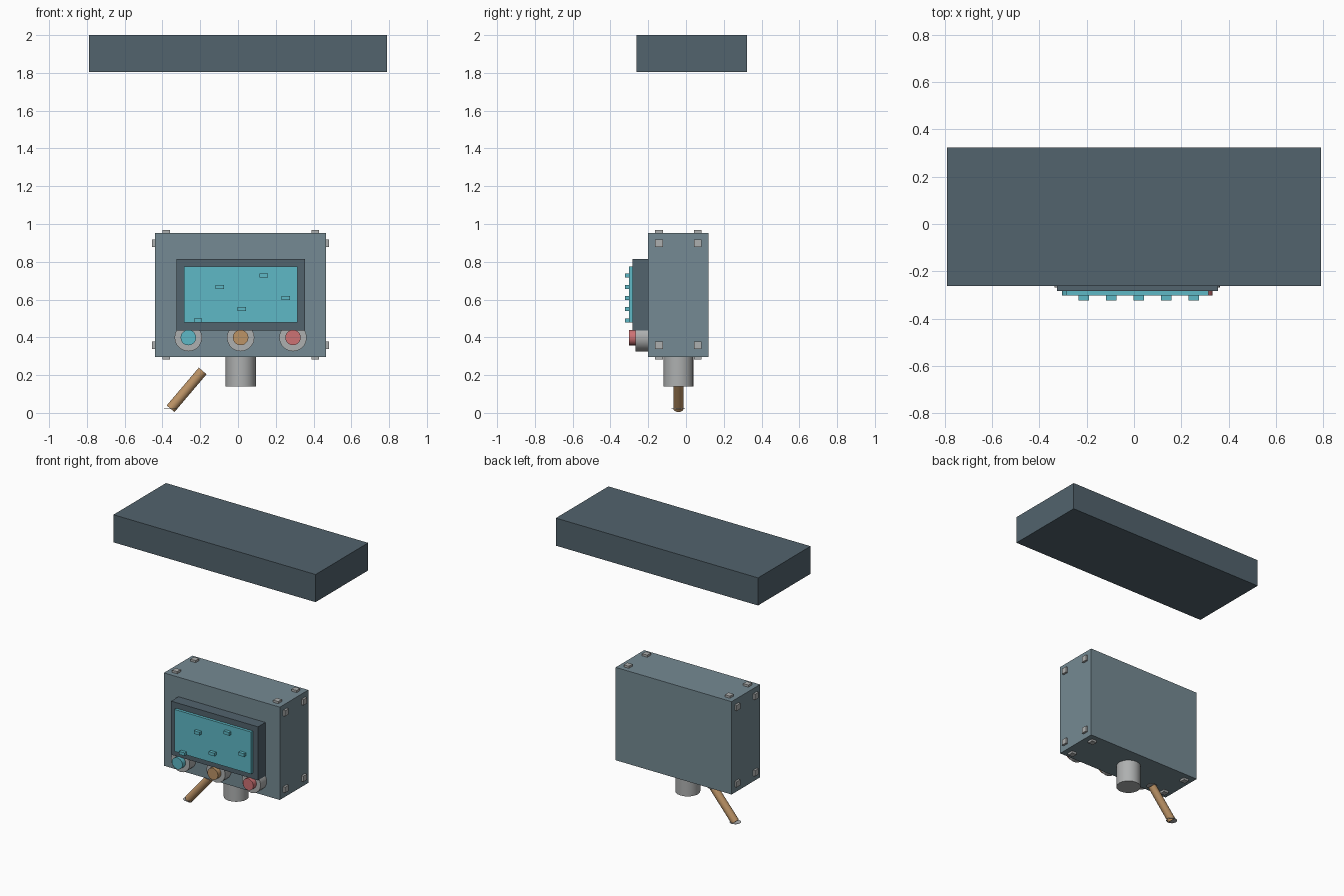
import bpy
from mathutils import Vector

cube = bpy.data.objects.get("Cube")
if cube:
    bpy.data.objects.remove(cube, do_unlink=True)


def material(name, *rgb):
    """Flat colour from 0-255 display values, stored linear."""
    colour = [(c / 255 / 12.92) if c < 11 else ((c / 255 + 0.055) / 1.055) ** 2.4 for c in rgb]
    mat = bpy.data.materials.new(name)
    mat.use_nodes = True
    mat.diffuse_color = (*colour, 1)
    mat.node_tree.nodes["Principled BSDF"].inputs["Base Color"].default_value = (*colour, 1)
    return mat


slate = material("dark slate", 82, 99, 109)
steel = material("blue grey", 117, 138, 147)
metal = material("light metal", 174, 176, 176)
cyan = material("cyan", 95, 185, 198)
amber = material("amber", 188, 147, 102)
red = material("red", 206, 114, 116)


def box(name, low, high, mat):
    low, high = Vector(low), Vector(high)
    bpy.ops.mesh.primitive_cube_add(size=1, location=(low + high) / 2)
    obj = bpy.context.object
    obj.name = name
    obj.scale = high - low
    bpy.ops.object.transform_apply(location=False, rotation=False, scale=True)
    obj.data.materials.append(mat)
    return obj


def rod(name, start, end, radius, mat, sides=20):
    start, end = Vector(start), Vector(end)
    axis = end - start
    bpy.ops.mesh.primitive_cylinder_add(vertices=sides, radius=radius, depth=axis.length,
                                        location=(start + end) / 2)
    obj = bpy.context.object
    obj.name = name
    obj.rotation_mode = 'QUATERNION'
    obj.rotation_quaternion = axis.to_track_quat('Z', 'Y')
    obj.data.materials.append(mat)
    bpy.ops.object.shade_smooth_by_angle()
    return obj


# Overhead slab
box("overhead_slab", (-0.79, -0.262, 1.805), (0.79, 0.324, 2), slate)

# Control box with raised screen frame
MID, DEPTH = 0.014, -0.04
box("control_box", (MID - 0.453, -0.2, 0.297), (MID + 0.453, 0.118, 0.953), steel)
box("screen_frame", (MID - 0.34, -0.282, 0.437), (MID + 0.34, -0.19, 0.815), slate)
box("screen", (MID - 0.3, -0.302, 0.478), (MID + 0.3, -0.275, 0.775), cyan)

# Small raised blocks scattered on the screen
for i, z in enumerate((0.49, 0.667, 0.55, 0.727, 0.608)):
    x = MID + (i - 2) * 0.116 + 0.006
    box("screen_block", (x - 0.022, -0.324, z - 0.011), (x + 0.022, -0.295, z + 0.011), cyan)

# Push buttons in metal collars
for i, mat in enumerate((cyan, amber, red)):
    x = MID + (i - 1) * 0.277
    rod("button_collar", (x, -0.19, 0.399), (x, -0.268, 0.399), 0.073, metal)
    rod("button_cap", (x, -0.25, 0.399), (x, -0.303, 0.399), 0.041, mat)

# Square bolts on the top, bottom and both sides
B = 0.02
for y in (-0.143, 0.062):
    for side in (-1, 1):
        x_edge, x_in = MID + side * 0.453, MID + side * 0.395
        z_edge, z_in = 0.625 + side * 0.328, 0.627 + side * 0.27
        for other in (-1, 1):
            z = 0.627 + other * 0.27
            x = MID + other * 0.395
            box("side_bolt", (x_edge - 0.015, y - B, z - B), (x_edge + 0.015, y + B, z + B), metal)
            box("end_bolt", (x - B, y - B, z_edge - 0.015), (x + B, y + B, z_edge + 0.015), metal)

# Outlet spout below the box
rod("outlet_spout", (MID, DEPTH, 0.139), (MID, DEPTH, 0.31), 0.08, metal)

# Slanted stick with a thin flat disc at each end
foot, tip = (-0.357, DEPTH, 0.022), (-0.187, DEPTH, 0.222)
rod("stick", foot, tip, 0.027, amber, 16)
for end in (foot, tip):
    rod("stick_disc", (end[0], end[1], end[2] - 0.001), (end[0], end[1], end[2] + 0.001),
        0.036, metal, 16)
